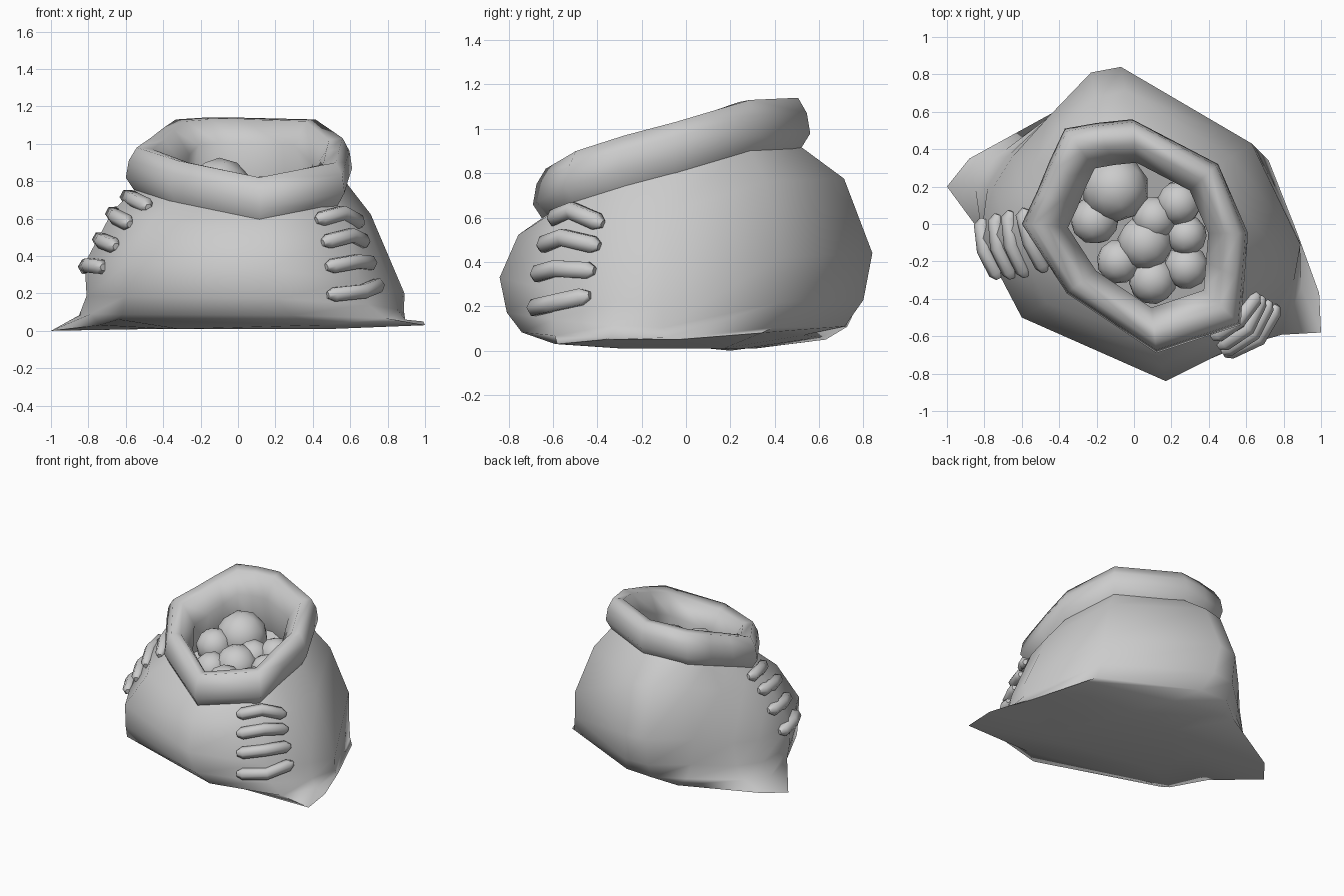
import bpy
import bmesh
from math import radians, cos, sin
from mathutils import Vector
from mathutils.bvhtree import BVHTree

cube = bpy.data.objects.get("Cube")
if cube:
    bpy.data.objects.remove(cube, do_unlink=True)

grey = bpy.data.materials.new("sackcloth_grey")
grey.use_nodes = True
GREY_RGBA = (0.6, 0.6, 0.6, 1)
grey.diffuse_color = GREY_RGBA
grey.node_tree.nodes["Principled BSDF"].inputs["Base Color"].default_value = GREY_RGBA


def finish(obj, angle):
    """Give an object its material and smooth shading with sharp edges kept."""
    obj.data.materials.clear()
    obj.data.materials.append(grey)
    bpy.ops.object.select_all(action="DESELECT")
    obj.select_set(True)
    bpy.context.view_layer.objects.active = obj
    bpy.ops.object.shade_smooth_by_angle(angle=radians(angle))
    return obj


def loft(name, rings, angle):
    """Join closed rings of equal length into a skin and close the last one."""
    bm = bmesh.new()
    loops = [[bm.verts.new(p) for p in ring] for ring in rings]
    count = len(loops[0])
    for a, b in zip(loops, loops[1:]):
        for i in range(count):
            j = (i + 1) % count
            bm.faces.new((a[i], a[j], b[j], b[i]))
    bm.faces.new(loops[-1])
    bmesh.ops.recalc_face_normals(bm, faces=bm.faces[:])
    mesh = bpy.data.meshes.new(name)
    bm.to_mesh(mesh)
    bm.free()
    obj = bpy.data.objects.new(name, mesh)
    bpy.context.collection.objects.link(obj)
    return finish(obj, angle)


# Outlines of mouth, belly and base, all starting at the back and running clockwise
mouth = [Vector(p) for p in [
    (-.01, .56, .91), (.45, .32, .9), (.61, -.05, .8), (.59, -.3, .74),
    (.57, -.54, .67), (.12, -.69, .59), (-.36, -.37, .68), (-.6, 0, .75),
    (-.52, .17, .8), (-.45, .34, .85), (-.37, .51, .9), (-.2, .54, .91)]]
belly = [Vector(p) for p in [
    (-.07, .84, .44), (.63, .43, .42), (.89, -.11, .2), (.83, -.32, .22),
    (.65, -.6, .27), (.17, -.84, .33), (-.6, -.5, .35), (-.82, -.08, .36),
    (-.75, .2, .33), (-.65, .36, .34), (-.46, .57, .4), (-.23, .81, .43)]]
base = [Vector(p) for p in [
    (.1, .53, .07), (.72, .34, .08), (.87, -.04, .05), (.99, -.37, .05),
    (1, -.58, .03), (.45, -.59, .03), (-.64, -.38, .06), (-.74, -.1, .03),
    (-1, .2, 0), (-.88, .35, .02), (-.37, .63, .05), (-.2, .6, .06)]]
MOUTH_CENTRE = Vector((.05, -.05, 0))
RIM_HEIGHT = .23


def rim_ring(scale, height):
    """Mouth outline scaled inward, at a fraction of the rim height."""
    ring = []
    for p in mouth:
        q = MOUTH_CENTRE.lerp(p, scale)
        q.z = p.z + RIM_HEIGHT * height
        ring.append(q)
    return ring


# Sack body: neck, shoulder, belly, flared skirt, base with pulled corners, underside
neck = rim_ring(.9, .1)
shoulder = []
for n, b in zip(neck, belly):
    s = n.lerp(b, .64 - .2 * abs(b.x))
    s.z = n.z + (b.z - n.z) * .32
    shoulder.append(s)


def skirt_ring(flare, height):
    """Ring between belly and base, at a fraction of the belly height."""
    ring = []
    for b, g in zip(belly, base):
        q = b.lerp(g, flare)
        q.z = max(b.z * height, g.z + .01)
        ring.append(q)
    return ring


underside = [Vector((p.x * .5, p.y * .5, .01)) for p in base]
body = loft("sack_body", [neck, shoulder, belly, skirt_ring(.13, .52),
                          skirt_ring(.4, .25), base, underside], 100)

# Rolled rim, turning inward and down into the opening
loft("rolled_rim", [
    rim_ring(.89, .05), rim_ring(.93, 0), rim_ring(1, .3), rim_ring(.975, .7),
    rim_ring(.91, 1), rim_ring(.78, .96), rim_ring(.62, .4), rim_ring(.74, -.8)], 75)

# Potatoes heaped inside the opening: x, y, radius
potatoes = [(-.1, .19, .18), (.11, .03, .12), (.28, -.06, .11), (.06, -.1, .15),
            (-.08, -.2, .12), (.1, -.3, .13), (.28, -.23, .12), (-.21, .02, .13),
            (.24, .11, .12)]
for i, (x, y, r) in enumerate(potatoes):
    bpy.ops.mesh.primitive_ico_sphere_add(
        subdivisions=2, radius=r,
        location=(x, y, .7 + .24 * y), rotation=(i, i * .7, i * 2))
    potato = bpy.context.object
    potato.name = "potato_%d" % (i + 1)
    finish(potato, 70)

# Stitches follow the body surface
surface = BVHTree.FromObject(body, bpy.context.evaluated_depsgraph_get())


def on_surface(degrees, z, lift):
    out = Vector((cos(radians(degrees)), sin(radians(degrees)), 0))
    hit = surface.ray_cast(out * 3 + Vector((0, 0, z)), -out)[0]
    return hit + out * lift


def stitch(name, middle, half_span, z, tilt, arch):
    """Bent pill with tapered ends laid across the seam, arched in the middle."""
    curve = bpy.data.curves.new(name, "CURVE")
    curve.dimensions = "3D"
    curve.bevel_depth = .043
    curve.bevel_resolution = 1
    curve.use_fill_caps = True
    spline = curve.splines.new("POLY")
    steps = [(-1, .45), (-.8, 1), (0, 1), (.8, 1), (1, .45)]
    spline.points.add(len(steps) - 1)
    for point, (t, radius) in zip(spline.points, steps):
        height = z + tilt * t + arch * (1 - abs(t))
        p = on_surface(middle + half_span * t, height, .01)
        point.co = (*p, 1)
        point.radius = radius
    obj = bpy.data.objects.new(name, curve)
    bpy.context.collection.objects.link(obj)
    bpy.ops.object.select_all(action="DESELECT")
    obj.select_set(True)
    bpy.context.view_layer.objects.active = obj
    bpy.ops.object.convert(target="MESH")
    finish(bpy.context.object, 70)


for i, (z, tilt, arch) in enumerate([
        (.22, .03, -.01), (.35, .01, .02), (.47, 0, .04), (.58, -.01, .05)]):
    stitch("left_stitch_%d" % (i + 1), -42.5, 13, z, tilt, arch)
for i, (z, tilt) in enumerate([(.34, 0), (.47, -.02), (.6, -.03), (.69, -.03)]):
    stitch("right_stitch_%d" % (i + 1), 190, 12 + i * 2, z, tilt, .01)
